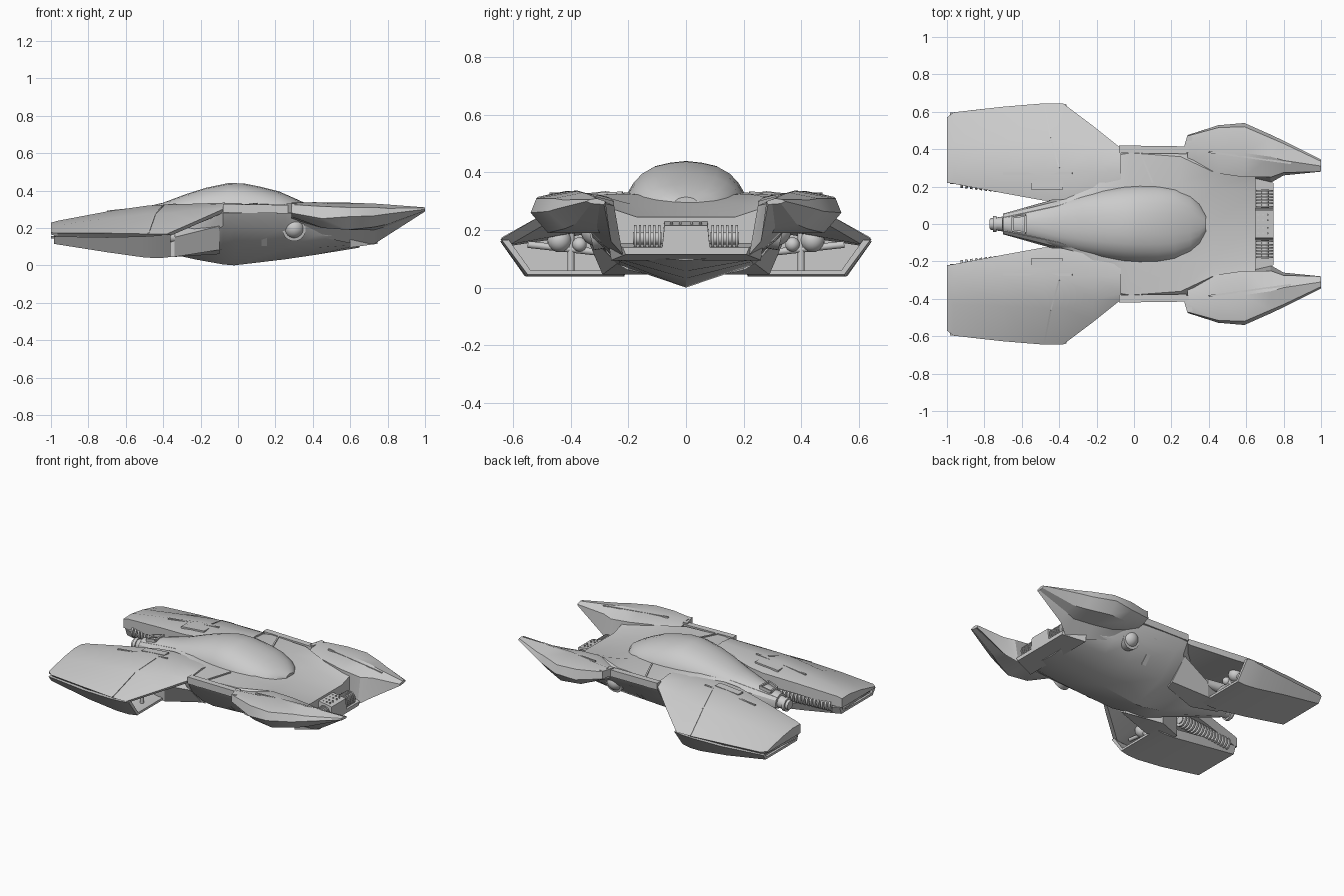
import bpy, bmesh, math
from mathutils import Vector


def finish(name, bm, mirror=False, angle=28):
    bmesh.ops.recalc_face_normals(bm, faces=bm.faces)
    me = bpy.data.meshes.new(name)
    bm.to_mesh(me)
    bm.free()
    ob = bpy.data.objects.new(name, me)
    bpy.context.collection.objects.link(ob)
    if mirror:
        ob.modifiers.new("Mirror", 'MIRROR').use_axis = (False, True, False)
    bpy.ops.object.select_all(action='DESELECT')
    ob.select_set(True)
    bpy.context.view_layer.objects.active = ob
    bpy.ops.object.shade_smooth_by_angle(angle=math.radians(angle))
    return ob


def loft(name, stations, mirror=False, angle=28):
    """Skin closed (y, z) rings placed along x, capped at both ends."""
    bm = bmesh.new()
    rings = [[bm.verts.new((x, y, z)) for y, z in ring] for x, ring in stations]
    n = len(rings[0])
    for a, b in zip(rings, rings[1:]):
        for i in range(n):
            j = (i + 1) % n
            bm.faces.new((a[i], a[j], b[j], b[i]))
    bm.faces.new(rings[0])
    bm.faces.new(rings[-1])
    return finish(name, bm, mirror, angle)


def whole(half):
    """Half profile from top centre to keel -> full ring."""
    return half + [(-y, z) for y, z in reversed(half[1:-1])]


def bar(name, a, b, w, h, mirror=True):
    """Box running from a to b with width w and height h."""
    a, b = Vector(a), Vector(b)
    d = (b - a).normalized()
    s = d.cross(Vector((0, 0, 1))).normalized() * w / 2
    u = s.cross(d).normalized() * h / 2
    bm = bmesh.new()
    q = [[bm.verts.new(p + i * s + j * u) for i, j in ((1, 1), (-1, 1), (-1, -1), (1, -1))] for p in (a, b)]
    for i in range(4):
        j = (i + 1) % 4
        bm.faces.new((q[0][i], q[0][j], q[1][j], q[1][i]))
    bm.faces.new(q[0])
    bm.faces.new(q[1])
    return finish(name, bm, mirror)


def rod(bm, a, b, r1, r2=None, seg=16):
    a, b = Vector(a), Vector(b)
    m = (b - a).to_track_quat('Z', 'Y').to_matrix().to_4x4()
    m.translation = (a + b) / 2
    bmesh.ops.create_cone(bm, cap_ends=True, segments=seg, radius1=r1,
                          radius2=r1 if r2 is None else r2, depth=(b - a).length, matrix=m)


def coil(name, a, b, core, fin, count):
    """Finned coil from a to b."""
    a, b = Vector(a), Vector(b)
    bm = bmesh.new()
    rod(bm, a, b, core)
    for i in range(count):
        p, t = a.lerp(b, (i + .25) / count), (b - a) / count * .5
        rod(bm, p, p + t, fin)
    return finish(name, bm, True)


def ball(name, c, r):
    bm = bmesh.new()
    bmesh.ops.create_uvsphere(bm, u_segments=20, v_segments=12, radius=r)
    bmesh.ops.translate(bm, verts=bm.verts, vec=c)
    return finish(name, bm, True, 40)


# Main hull: boat-shaped belly with wide shoulders
loft("main_hull", [(x, whole(p)) for x, p in [
    (-.70, [(0, .25), (.035, .25), (.05, .235), (.055, .21), (.05, .19), (.03, .175), (0, .17)]),
    (-.40, [(0, .31), (.10, .31), (.125, .28), (.14, .2), (.125, .13), (.08, .09), (0, .07)]),
    (-.22, [(0, .33), (.17, .33), (.26, .3), (.27, .24), (.24, .13), (.16, .055), (0, .03)]),
    (-.08, [(0, .33), (.20, .33), (.37, .315), (.41, .28), (.37, .21), (.23, .085), (0, .005)]),
    (-.02, [(0, .33), (.21, .33), (.38, .32), (.415, .28), (.37, .21), (.235, .08), (0, 0)]),
    (.25, [(0, .32), (.22, .325), (.36, .32), (.405, .28), (.35, .20), (.23, .09), (0, .032)]),
    (.42, [(0, .29), (.19, .29), (.28, .315), (.34, .26), (.31, .16), (.22, .095), (0, .057)]),
    (.65, [(0, .245), (.17, .245), (.26, .275), (.28, .23), (.265, .15), (.20, .11), (0, .095)]),
]])

# Canopy: faceted dome, tapering into a long spine
cross = [(1, 0), (.96, .28), (.86, .52), (.72, .72), (.52, .88), (.27, .96), (0, 1)]
loft("canopy", [
    (x, [(w * a, z0 + (z1 - z0) * b) for a, b in cross]
        + [(-w * a, z0 + (z1 - z0) * b) for a, b in cross[-2::-1]])
    for x, w, z0, z1 in [(-.70, .05, .20, .262), (-.55, .09, .23, .30), (-.40, .13, .26, .335),
                         (-.28, .16, .28, .38), (-.17, .185, .29, .415), (-.05, .205, .29, .44),
                         (.03, .21, .29, .438), (.13, .208, .29, .418), (.22, .195, .29, .395),
                         (.30, .16, .285, .36), (.35, .115, .28, .337), (.385, .05, .27, .315)]], angle=35)

# Tail thruster and its intake frame
bm = bmesh.new()
rod(bm, (-.77, 0, .205), (-.70, 0, .21), .03, .04)
rod(bm, (-.755, 0, .205), (-.735, 0, .205), .044)
finish("tail_thruster", bm)
for s in (-1, 1):
    bar("intake_side", (-.65, s * .035, .275), (-.58, s * .045, .292), .01, .02, False)
bar("intake_front", (-.65, -.035, .275), (-.65, .035, .275), .012, .02, False)
bar("intake_back", (-.58, -.045, .292), (-.58, .045, .292), .012, .02, False)

# Nose: lower lip, central plate, finned coils on each side
loft("nose_lip", [(.60, [(-.26, .095), (.26, .095), (.27, .16), (-.27, .16)]),
                  (.745, [(-.21, .115), (.21, .115), (.22, .14), (-.22, .14)])])
loft("nose_plate", [(.62, [(-.085, .12), (.085, .12), (.075, .235), (-.075, .235)]),
                    (.745, [(-.085, .12), (.085, .12), (.075, .215), (-.075, .215)])])
coil("nose_coil", (.70, .085, .172), (.70, .185, .172), .022, .045, 6)
bm = bmesh.new()
for x in (.665, .69, .715):
    for y in (.02, .05):
        rod(bm, (x, y, .21), (x, y, .23), .005, seg=8)
finish("plate_bolts", bm, True)

# Forward prongs: outer shell with an inner hanging blade, sweeping to pointed tips
loft("forward_prong", [
    (.285, [(.33, .30), (.42, .335), (.47, .325), (.475, .28), (.42, .26), (.36, .25), (.34, .24)]),
    (.45, [(.27, .315), (.40, .335), (.515, .315), (.528, .25), (.47, .20), (.34, .20), (.29, .15)]),
    (.59, [(.25, .30), (.38, .335), (.52, .31), (.54, .26), (.48, .19), (.32, .19), (.25, .12)]),
    (.73, [(.25, .285), (.36, .33), (.46, .31), (.478, .265), (.42, .205), (.30, .19), (.22, .115)]),
    (.80, [(.275, .29), (.34, .325), (.43, .305), (.445, .275), (.385, .22), (.31, .21), (.26, .16)]),
    (1.0, [(.28, .30), (.31, .310), (.335, .306), (.345, .30), (.33, .292), (.30, .29), (.285, .288)])], True)
bar("prong_seam", (.40, .385, .333), (.84, .325, .316), .01, .01)
bar("prong_back_vent", (.275, .385, .305), (.30, .47, .305), .03, .05)

# Rear wing upper shell, merging with the shoulders
loft("rear_wing_shell", [
    (-1.0, [(.22, .165), (.22, .225), (.30, .228), (.42, .21), (.57, .175), (.57, .165)]),
    (-.965, [(.215, .165), (.215, .235), (.30, .238), (.43, .215), (.597, .172), (.58, .155)]),
    (-.70, [(.165, .20), (.165, .27), (.28, .288), (.44, .25), (.627, .172), (.60, .15)]),
    (-.48, [(.125, .22), (.125, .295), (.28, .32), (.45, .275), (.645, .168), (.61, .145)]),
    (-.38, [(.13, .24), (.13, .305), (.28, .325), (.45, .28), (.645, .168), (.61, .15)]),
    (-.22, [(.17, .26), (.17, .32), (.28, .33), (.41, .30), (.525, .238), (.49, .22)]),
    (-.07, [(.20, .28), (.20, .32), (.28, .335), (.37, .325), (.405, .305), (.38, .285)])], True)

# Rear wing lower pan: open tray
loft("rear_wing_pan", [
    (x, [(o, t), (o - d, b), (i + .02, b), (i, b + .05), (i + .02, b + .055), (i + .04, b + .015),
         (o - d - .01, b + .015), (o - .025, t)])
    for x, o, d, b, t, i in [(-.985, .595, .03, .115, .155, .215), (-.70, .627, .055, .07, .15, .20),
                             (-.50, .642, .08, .042, .155, .195), (-.42, .645, .09, .038, .16, .195),
                             (-.36, .64, .09, .045, .165, .195)]], True)

# Fairing joining the pan to the belly
loft("pan_fairing", [(-.50, [(.19, .045), (.24, .045), (.25, .12), (.19, .20)]),
                     (-.34, [(.13, .045), (.29, .045), (.29, .15), (.13, .25)]),
                     (-.10, [(.20, .06), (.24, .083), (.36, .21), (.20, .25)])], True)

# Machinery inside the wing
loft("wing_bulkhead", [(-.97, [(.25, .13), (.56, .13), (.58, .155), (.25, .17)]),
                       (-.52, [(.24, .055), (.55, .055), (.61, .15), (.42, .26)])], True)
coil("wing_coil", (-.93, .235, .16), (-.52, .19, .165), .025, .042, 16)
ball("wing_sphere", (-.43, .44, .165), .042)
ball("wing_small_sphere", (-.42, .37, .15), .025)
bm = bmesh.new()
rod(bm, (-.52, .44, .165), (-.40, .44, .165), .022)
rod(bm, (-.43, .40, .05), (-.43, .40, .26), .012)
rod(bm, (-.43, .28, .12), (-.43, .55, .15), .012)
rod(bm, (-.52, .29, .15), (-.34, .27, .15), .035, .028)
finish("wing_machinery", bm, True)

# Wing top grooves and panel seams
bar("wing_rail", (-.70, .268, .287), (-.33, .272, .325), .012, .012)
bar("wing_vent", (-.55, .21, .302), (-.38, .21, .316), .05, .012)
bar("wing_seam", (-.48, .64, .171), (-.445, .46, .271), .008, .006)
bar("wing_seam_inner", (-.445, .46, .271), (-.40, .30, .320), .008, .006)
bar("wing_trailing_slot", (-.99, .25, .15), (-.965, .57, .15), .02, .012)

# Shoulder plates and side struts
bar("shoulder_edge", (-.08, .40, .305), (.28, .395, .30), .04, .045)
bar("shoulder_seam", (.03, .39, .32), (.10, .22, .329), .01, .01)
bar("shoulder_rib", (.14, .37, .24), (.14, .25, .11), .03, .02)

# Round side thruster sunk into the flank
ball("side_thruster", (.30, .312, .20), .055)
bm = bmesh.new()
rod(bm, (.30, .27, .205), (.30, .335, .19), .066, .062, 24)
finish("side_thruster_ring", bm, True)
